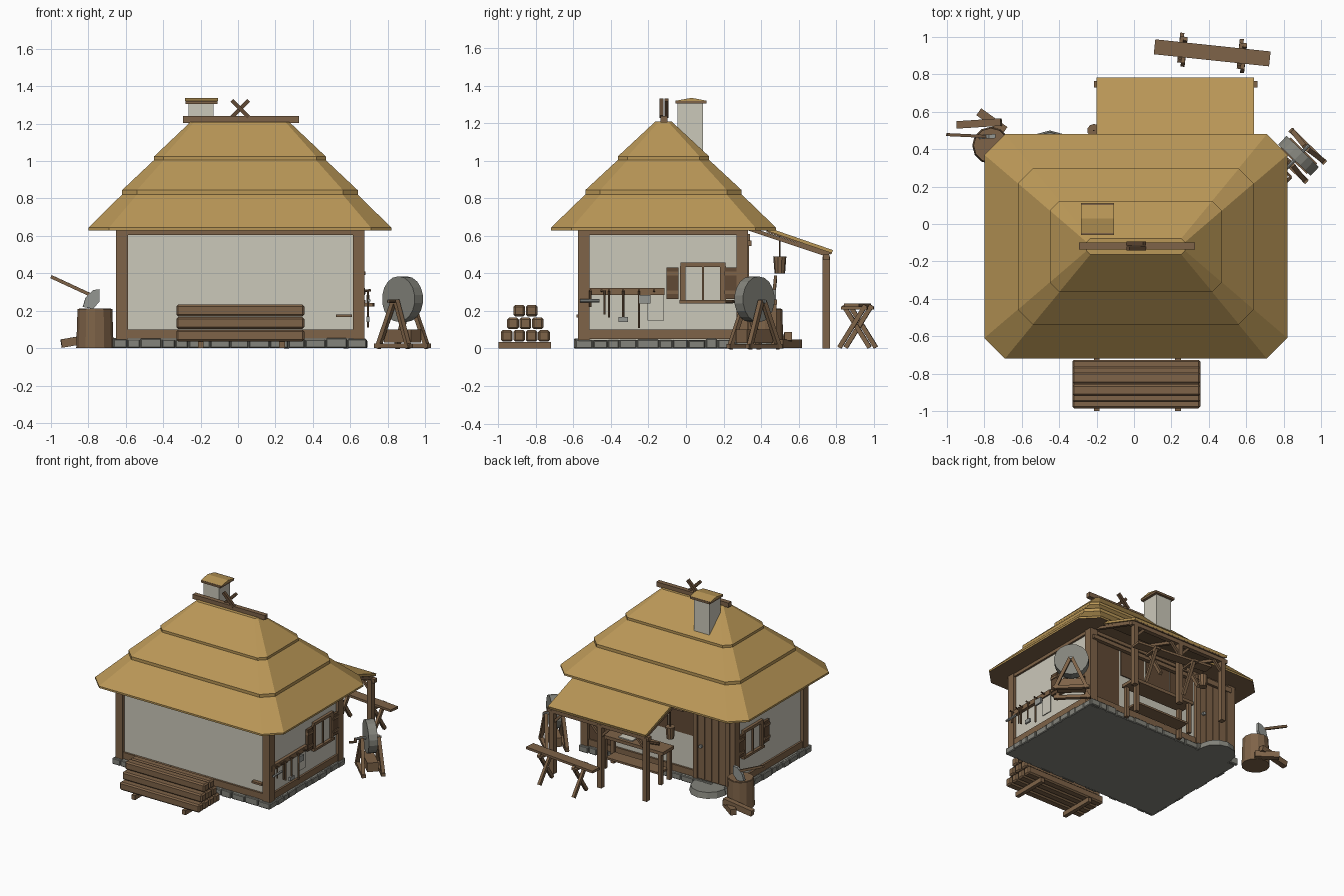
import bpy, bmesh, math, random
from mathutils import Vector, Matrix

random.seed(4)
cube = bpy.data.objects.get("Cube")
if cube:
    bpy.data.objects.remove(cube)


def material(name, rgb):
    m = bpy.data.materials.new(name)
    m.use_nodes = True
    m.diffuse_color = (*rgb, 1)
    m.node_tree.nodes["Principled BSDF"].inputs["Base Color"].default_value = (*rgb, 1)
    return m


STRAW = material("straw", (0.49, 0.31, 0.095))
WOOD = material("wood", (0.21, 0.125, 0.065))
DARK = material("dark wood", (0.12, 0.068, 0.035))
PLASTER = material("plaster", (0.60, 0.58, 0.49))
STONE = material("stone", (0.23, 0.23, 0.20))
METAL = material("metal", (0.30, 0.31, 0.29))
I = Matrix.Identity(4)


def finish(name, bm, *mats):
    bmesh.ops.recalc_face_normals(bm, faces=bm.faces)
    me = bpy.data.meshes.new(name)
    bm.to_mesh(me)
    bm.free()
    for m in mats:
        me.materials.append(m)
    ob = bpy.data.objects.new(name, me)
    bpy.context.scene.collection.objects.link(ob)
    return ob


def block(name, size, M, mat, bevel=0):
    bm = bmesh.new()
    bmesh.ops.create_cube(bm, size=1, matrix=Matrix.Diagonal((*size, 1)))
    if bevel:
        bmesh.ops.bevel(bm, geom=bm.edges[:], offset=bevel, segments=1, affect='EDGES')
    bm.transform(M)
    return finish(name, bm, mat)


def box(name, x, y, z, mat, M=I, bevel=0):
    lo, hi = Vector((x[0], y[0], z[0])), Vector((x[1], y[1], z[1]))
    return block(name, hi - lo, M @ Matrix.Translation((lo + hi) / 2), mat, bevel)


def along(p, q):
    p, q = Vector(p), Vector(q)
    turn = (q - p).to_track_quat('Z', 'Y').to_matrix().to_4x4()
    return Matrix.Translation((p + q) / 2) @ turn, (q - p).length


def beam(name, p, q, w, h, mat=WOOD, M=I):
    T, length = along(p, q)
    return block(name, (w, h, length), M @ T, mat)


def rod(name, p, q, r, mat, M=I, sides=10, r2=None):
    T, length = along(p, q)
    bm = bmesh.new()
    bmesh.ops.create_cone(bm, cap_ends=True, segments=sides, radius1=r,
                          radius2=r if r2 is None else r2, depth=length, matrix=M @ T)
    return finish(name, bm, mat)


def place(x, y, degrees):
    return Matrix.Translation((x, y, 0)) @ Matrix.Rotation(math.radians(degrees), 4, 'Z')


# House body: foundation, walls, sills and posts
box("foundation", (-.65, .675), (-.575, .325), (0, .045), STONE)
for side in range(4):
    wide = side % 2 == 0
    a, end = (-.665, .69) if wide else (-.59, .34)
    while a < end - .03:
        b = min(a + random.uniform(.06, .12), end)
        out, top = random.uniform(-.006, .006), random.uniform(.042, .055)
        edge = (-.58, .675, .33, -.655)[side] + out
        span = (edge - .012, edge + .012)
        xs, ys = ((a, b - .004), span) if wide else (span, (a, b - .004))
        box("foundation_stone", xs, ys, (0, top), STONE, bevel=.005)
        a = b
box("walls", (-.625, .655), (-.555, .305), (.045, .64), PLASTER)
for z0, z1 in ((.05, .10), (.605, .64)):
    box("wall_beam", (-.64, .67), (-.57, .32), (z0, z1), WOOD)
for x in (-.62, .645):
    for y in (-.545, .3):
        box("corner_post", (x - .031, x + .031), (y - .031, y + .031), (.045, .64), WOOD)

# Thatched hip roof in three overlapping layers
def ring(bm, t, z, grow=0):
    mix = lambda a, b: a + (b - a) * t
    x0, x1 = mix(-.80, -.25) - grow, mix(.82, .27) + grow
    y0, y1 = mix(-.72, -.16) - grow, mix(.48, -.08) + grow
    c = mix(.11, .02)
    pts = ((x0 + c, y0), (x1 - c, y0), (x1, y0 + c), (x1, y1 - c),
           (x1 - c, y1), (x0 + c, y1), (x0, y1 - c), (x0, y0 + c))
    return [bm.verts.new((x, y, z)) for x, y in pts]


def layer(t0, t1, grow):
    z0, z1 = .63 + .58 * t0, .63 + .58 * t1
    bm = bmesh.new()
    rings = [ring(bm, t0, z0 - grow, grow), ring(bm, t0, z0 + .014, grow), ring(bm, t1, z1, grow * .3)]
    for low, high in zip(rings, rings[1:]):
        for i in range(8):
            j = (i + 1) % 8
            bm.faces.new((low[i], low[j], high[j], high[i]))
    under = bm.faces.new(rings[0])
    bm.faces.new(rings[-1])
    under.material_index = 1
    finish("thatch_layer", bm, STRAW, WOOD)


for t0, t1, grow in ((0, .36, 0), (.345, .68, .01), (.655, 1, .01)):
    layer(t0, t1, grow)
beam("ridge_beam", (-.295, -.117, 1.222), (.325, -.117, 1.222), .036, .036)
for s in (-1, 1):
    beam("ridge_cross", (.012 - .045 * s, -.117 + .013 * s, 1.235),
         (.012 + .045 * s, -.117 + .013 * s, 1.325), .022, .022, DARK)

# Chimney with a small pitched cap
box("chimney", (-.265, -.13), (-.045, .09), (.9, 1.31), PLASTER)
box("chimney_rim", (-.28, -.11), (-.055, .11), (1.305, 1.322), WOOD)
bm = bmesh.new()
ends = [[bm.verts.new((x, y, z)) for y, z in ((-.058, 1.32), (.112, 1.32), (.03, 1.336))]
        for x in (-.283, -.107)]
bm.faces.new(ends[0])
bm.faces.new(ends[1])
for i in range(3):
    j = (i + 1) % 3
    bm.faces.new((ends[0][i], ends[0][j], ends[1][j], ends[1][i]))
finish("chimney_cap", bm, STRAW)

# Windows with shutters on both side walls
for wall, s in ((.655, 1), (-.625, -1)):
    def plate(name, y, z, depth, mat):
        box(name, sorted((wall, wall + s * depth)), y, z, mat)
    plate("window_pane", (-.02, .2), (.25, .45), .006, PLASTER)
    for y in (-.022, .089, .192):
        w = .02 if y != .089 else .008
        plate("window_frame", (y - w / 2, y + w), (.25, .44), .018, WOOD)
    plate("window_head", (-.03, .21), (.435, .458), .022, WOOD)
    plate("window_sill", (-.035, .215), (.24, .258), .028, WOOD)
    for y in (-.105, .205):
        plate("shutter", (y, y + .064), (.265, .432), .02, DARK)
        for z in (.29, .39):
            plate("shutter_batten", (y, y + .064), (z, z + .02), .026, WOOD)

# Tool rack with hanging tools
box("tool_rack", (.655, .68), (-.555, -.115), (.285, .322), WOOD)
for y in (-.51, -.45, -.41, -.335, -.25, -.17):
    rod("rack_peg", (.67, y, .305), (.71, y, .31), .006, DARK, sides=6)
rod("hanging_mallet", (.7, -.565, .255), (.7, -.46, .255), .009, METAL, sides=6)
for y, low in ((-.51, .22), (-.435, .18), (-.41, .165), (-.335, .16), (-.25, .11)):
    rod("tool_handle", (.695, y, .31), (.695, y, low), .006, WOOD, sides=6)
box("shovel_blade", (.688, .702), (-.36, -.31), (.14, .168), METAL)
box("hatchet_blade", (.688, .702), (-.25, -.19), (.24, .285), METAL)
box("saw_blade", (.663, .669), (-.205, -.118), (.15, .285), PLASTER)
box("front_peg", (.525, .61), (-.585, -.55), (.165, .18), WOOD)

# Timber pile at the front
for x in (-.2, .235):
    box("pile_support", (x - .015, x + .015), (-1, -.72), (0, .035), WOOD)
for row in range(3):
    for i in range(4 - row):
        y = -.955 + .066 * i + .033 * row
        z = .036 + .067 * row
        box("timber", (-.33, .355), (y - .031, y + .031), (z, z + .062), WOOD, bevel=.01)

# Door, step and plank cladding on the back wall
box("door", (-.575, -.325), (.3, .322), (.05, .57), DARK)
for i in range(4):
    x = -.57 + .061 * i
    box("door_plank", (x, x + .057), (.315, .326), (.06, .56), WOOD)
for x in (-.592, -.312):
    box("door_jamb", (x - .017, x + .017), (.3, .335), (.05, .6), WOOD)
box("door_lintel", (-.61, -.295), (.3, .34), (.57, .61), WOOD)
rod("door_knob", (-.36, .32, .31), (-.36, .345, .31), .013, METAL, sides=8)
for x0, z0 in ((-.28, .36), (-.06, .36), (.17, .36), (.4, .10)):
    box("plank_cladding", (x0, x0 + .21), (.3, .312), (z0, .61), DARK)
rod("door_step", (-.45, .36, 0), (-.45, .36, .045), .14, STONE, sides=12, r2=.13)

# Porch
beam("porch_thatch", (.22, .43, .637), (.22, .78, .516), .842, .018, STRAW)
beam("porch_boards", (.22, .43, .624), (.22, .775, .505), .82, .008, WOOD)
beam("porch_beam", (-.215, .748, .487), (.66, .748, .487), .035, .03)
beam("wall_plate", (-.215, .335, .56), (.66, .335, .56), .03, .03)
for x in (-.18, .21, .62):
    box("porch_post", (x - .019, x + .019), (.727, .767), (0, .49), WOOD)
    beam("porch_rafter", (x, .33, .64), (x, .76, .497), .025, .02)
    for s in (-1, 1):
        if -.18 < x + .1 * s < .62:
            beam("porch_brace", (x, .748, .39), (x + .08 * s, .748, .475), .018, .018)
rod("hanging_bucket", (-.215, .5, .4), (-.215, .5, .49), .028, WOOD, r2=.035)
rod("bucket_rope", (-.215, .5, .49), (-.215, .5, .6), .004, DARK, sides=6)

# Workbench under the porch
box("workbench_top", (-.14, .4), (.345, .485), (.235, .26), WOOD)
box("workbench_shelf", (-.1, .36), (.36, .47), (.07, .085), WOOD)
for x in (-.11, .37):
    for y in (.362, .468):
        box("workbench_leg", (x - .014, x + .014), (y - .014, y + .014), (0, .24), WOOD)
box("paper", (.14, .26), (.37, .46), (.26, .268), PLASTER)
rod("workbench_mallet", (-.05, .4, .272), (.06, .43, .272), .012, DARK, sides=8)

# Bench behind the house
M = place(.418, .915, -6)
box("bench_seat", (-.31, .31), (-.04, .04), (.222, .24), WOOD, M)
for u in (-.16, .16):
    for s in (-1, 1):
        beam("bench_leg", (u + .01 * s, -.08 * s, .005), (u + .01 * s, .06 * s, .23), .022, .024, WOOD, M)
    box("bench_cleat", (u - .02, u + .02), (-.07, .07), (.208, .224), WOOD, M)

# Grindstone on its stand
M = place(.88, .365, -44)
rod("grindstone", (0, -.032, .262), (0, .032, .262), .122, STONE, M, sides=18)
rod("grindstone_axle", (0, -.11, .25), (0, .08, .25), .01, METAL, M)
beam("crank_arm", (0, -.11, .25), (.05, -.11, .25), .014, .014, DARK, M)
rod("crank_handle", (.05, -.11, .25), (.05, -.16, .25), .009, WOOD, M)
box("water_trough", (-.1, .1), (-.04, .04), (.03, .1), WOOD, M)
for v in (-.058, .058):
    for s in (-1, 1):
        beam("stand_leg", (.115 * s, v * 1.25, 0), (.008 * s, v, .255), .026, .024, WOOD, M)
    box("stand_foot", (-.13, .13), (v * 1.2 - .014, v * 1.2 + .014), (.0, .024), WOOD, M)

# Chopping block with axe and split logs
rod("chopping_block", (-.765, .42, 0), (-.765, .42, .21), .1, WOOD, sides=12, r2=.093)
rod("block_top", (-.765, .42, .209), (-.765, .42, .213), .086, WOOD, sides=12)
beam("axe_handle", (-.79, .468, .285), (-1, .478, .382), .016, .018)
T = place(-.775, .468, 3)
bm = bmesh.new()
outline = ((-.04, .27), (0, .31), (.035, .315), (.035, .25), (0, .21), (-.055, .22))
face = bm.faces.new([bm.verts.new((x, -.011, z)) for x, z in outline])
more = bmesh.ops.extrude_face_region(bm, geom=[face])["geom"]
bmesh.ops.translate(bm, verts=[g for g in more if isinstance(g, bmesh.types.BMVert)], vec=(0, .022, 0))
bm.transform(T)
finish("axe_head", bm, METAL)
beam("split_log", (-.945, .53, .024), (-.71, .545, .065), .04, .045)
beam("split_log", (-.83, .6, .025), (-.69, .5, .025), .045, .045)
